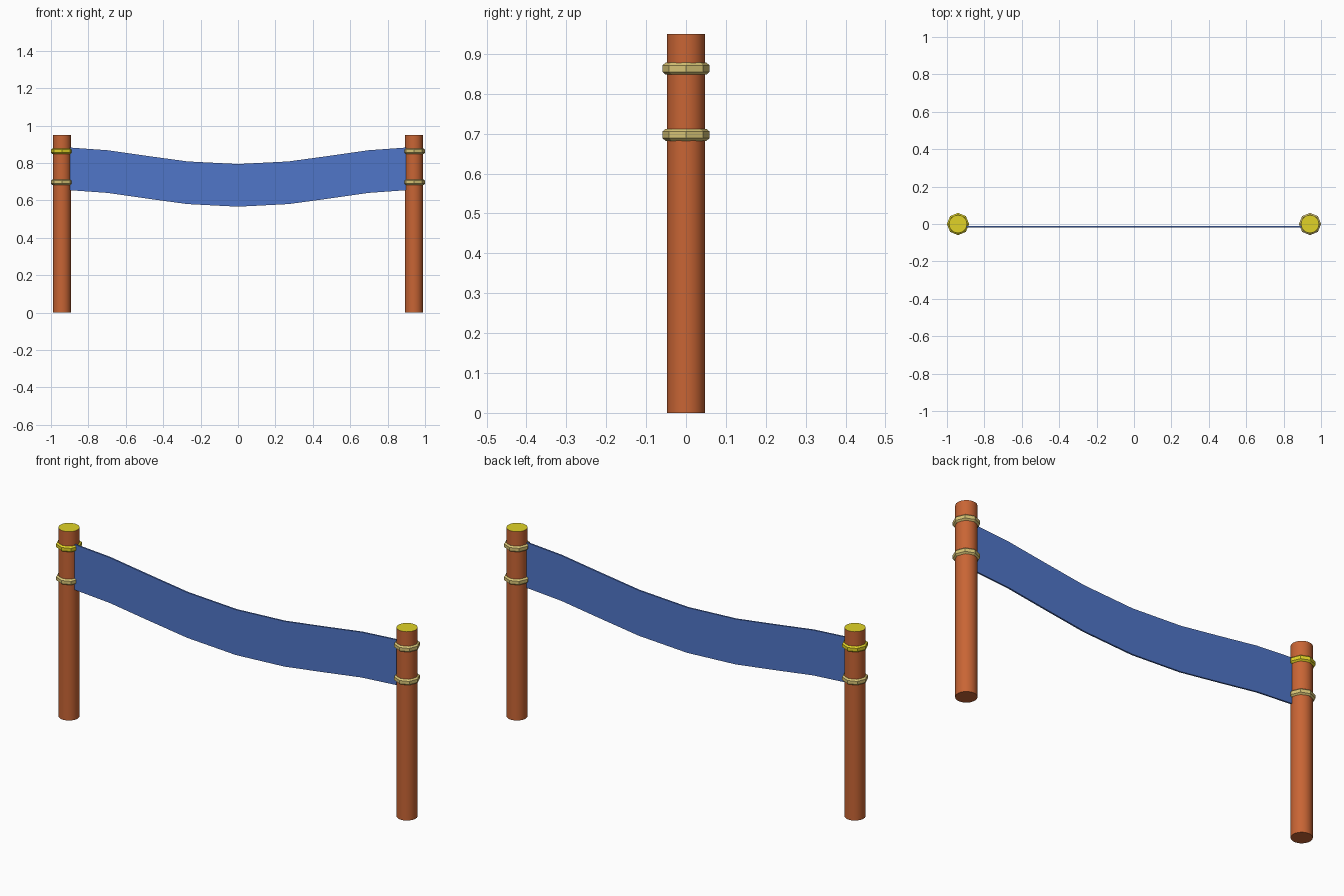
import bpy, bmesh, math

if "Cube" in bpy.data.objects:
    bpy.data.objects.remove(bpy.data.objects["Cube"])

def material(name, rgb):
    m = bpy.data.materials.new(name)
    m.diffuse_color = (*rgb, 1)
    m.use_nodes = True
    m.node_tree.nodes["Principled BSDF"].inputs["Base Color"].default_value = m.diffuse_color
    return m

WOOD = material("wood", (0.58, 0.13, 0.035))
YELLOW = material("yellow", (0.75, 0.65, 0.02))
ROPE = material("rope", (0.68, 0.55, 0.18))
CLOTH = material("cloth", (0.08, 0.18, 0.58))

POST_X, POST_R, POST_H = 0.941, 0.048, 0.95

def finish(bm, name, mats):
    bmesh.ops.recalc_face_normals(bm, faces=bm.faces)
    me = bpy.data.meshes.new(name)
    bm.to_mesh(me)
    bm.free()
    ob = bpy.data.objects.new(name, me)
    bpy.context.collection.objects.link(ob)
    for m in mats:
        me.materials.append(m)
    return ob

def post(name, x):
    bpy.ops.mesh.primitive_cylinder_add(vertices=24, radius=POST_R, depth=POST_H,
                                        location=(x, 0, POST_H / 2))
    ob = bpy.context.object
    ob.name = name
    ob.data.materials.append(WOOD)
    ob.data.materials.append(YELLOW)
    for p in ob.data.polygons:
        if p.normal.z > 0.9:
            p.material_index = 1
    bpy.ops.object.shade_smooth_by_angle(angle=math.radians(40))

def ring(name, x, z, mat, sides=8):
    # hexagonal section with a flat outer band, swept round an octagon
    bm = bmesh.new()
    section = [(0.0595, -0.008), (0.0595, 0.008), (0.051, 0.015),
               (0.040, 0.008), (0.040, -0.008), (0.051, -0.015)]
    loops = []
    for i in range(sides):
        a = 2 * math.pi * i / sides
        loops.append([bm.verts.new((r * math.cos(a), r * math.sin(a), h)) for r, h in section])
    n = len(section)
    for i in range(sides):
        p, q = loops[i], loops[(i + 1) % sides]
        for j in range(n):
            k = (j + 1) % n
            bm.faces.new((p[j], q[j], q[k], p[k]))
    ob = finish(bm, name, [mat])
    ob.location = (x, 0, z)

# posts with two lashing rings each
for side, s in (("left", -1), ("right", 1)):
    x = s * POST_X
    post(side + "_post", x)
    ring(side + "_upper_ring", x, 0.863, YELLOW if s < 0 else ROPE)
    ring(side + "_lower_ring", x, 0.697, ROPE)

# sagging cloth banner
half = [(0.897, 0.882), (0.70, 0.868), (0.49, 0.838), (0.27, 0.808)]
top = [(-x, z) for x, z in half] + [(0, 0.794)] + half[::-1]
bm = bmesh.new()
cols = [[bm.verts.new((x, y, z - d)) for y, d in
         ((-0.018, 0), (-0.018, 0.228), (-0.010, 0.228), (-0.010, 0))] for x, z in top]
for p, q in zip(cols, cols[1:]):
    for j in range(4):
        k = (j + 1) % 4
        bm.faces.new((p[j], q[j], q[k], p[k]))
bm.faces.new(cols[0])
bm.faces.new(cols[-1])
finish(bm, "banner", [CLOTH])
